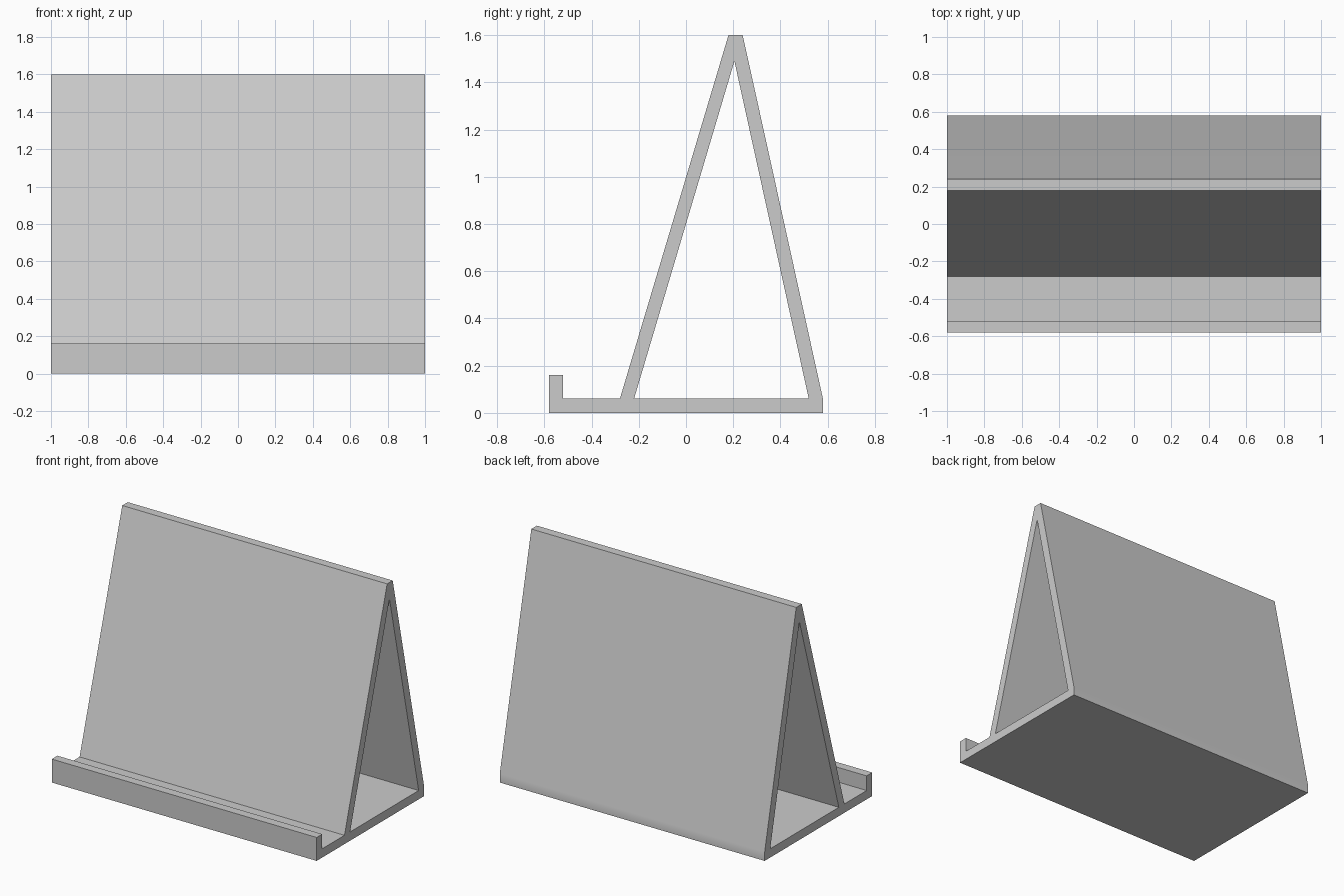
import bpy
import bmesh
import math

cube = bpy.data.objects.get("Cube")
if cube:
    bpy.data.objects.remove(cube, do_unlink=True)

WIDTH = 2.0
WALL = 0.06

# Side profile (y, z): base, sloped back, ridge, sloped front, tray and lip
OUTLINE = [(-0.58, 0), (0.58, 0), (0.58, WALL), (0.24, 1.6), (0.18, 1.6),
           (-0.28, WALL), (-0.52, WALL), (-0.52, 0.16), (-0.58, 0.16)]
# Triangular opening between the two panels
OPENING = [(-0.22, WALL), (0.52, WALL), (0.205, 1.49)]


def add_loop(bm, points):
    verts = [bm.verts.new((-WIDTH / 2, y, z)) for y, z in points]
    return [bm.edges.new((a, b)) for a, b in zip(verts, verts[1:] + verts[:1])]


def make_material(name, color):
    mat = bpy.data.materials.new(name)
    mat.use_nodes = True
    mat.diffuse_color = color
    mat.node_tree.nodes["Principled BSDF"].inputs["Base Color"].default_value = color
    return mat


# Fill the profile around the opening and extrude it across the width
bm = bmesh.new()
edges = add_loop(bm, OUTLINE) + add_loop(bm, OPENING)
bmesh.ops.triangle_fill(bm, edges=edges, use_beauty=True, normal=(-1, 0, 0))
side = bmesh.ops.extrude_face_region(bm, geom=bm.faces[:], use_keep_orig=True)
moved = [g for g in side["geom"] if isinstance(g, bmesh.types.BMVert)]
bmesh.ops.translate(bm, verts=moved, vec=(WIDTH, 0, 0))
bmesh.ops.recalc_face_normals(bm, faces=bm.faces[:])

mesh = bpy.data.meshes.new("easel_stand")
bm.to_mesh(mesh)
bm.free()
stand = bpy.data.objects.new("easel_stand", mesh)
bpy.context.collection.objects.link(stand)
mesh.materials.append(make_material("light grey plastic", (0.6, 0.6, 0.6, 1)))

# Soft bend at the foot of the rear panel, all other edges crisp
bpy.ops.object.select_all(action="DESELECT")
stand.select_set(True)
bpy.context.view_layer.objects.active = stand
bpy.ops.object.shade_smooth_by_angle(angle=math.radians(30))
weighted = stand.modifiers.new("even_shading", "WEIGHTED_NORMAL")
weighted.keep_sharp = True
